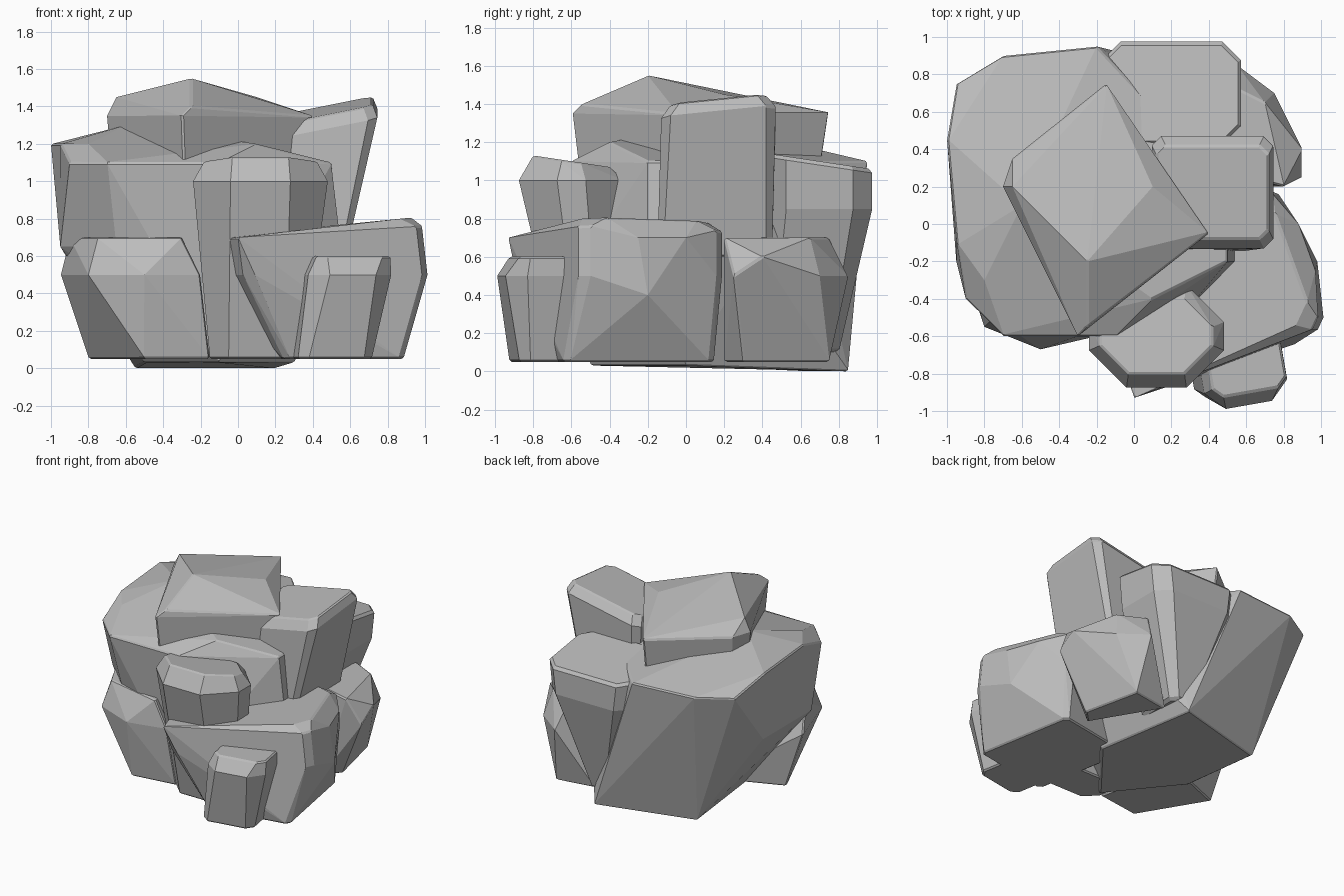
import bpy
import bmesh
from math import radians
from mathutils import Matrix, Vector

# Remove the default object
default_cube = bpy.data.objects.get("Cube")
if default_cube:
    bpy.data.objects.remove(default_cube, do_unlink=True)

# One stone colour
stone = bpy.data.materials.new("grey_stone")
stone.use_nodes = True
stone_colour = (.5, .5, .5, 1)
stone.diffuse_color = stone_colour
stone.node_tree.nodes["Principled BSDF"].inputs["Base Color"].default_value = stone_colour


def layer(at, size, corner=.1, turn=0, lean=(0, 0)):
    """Cross-section of a boulder: a turned rectangle with cut corners, on a leaning plane."""
    half_width, half_depth = size[0] / 2, size[1] / 2
    spin = Matrix.Rotation(radians(turn), 3, "Z")
    corners = []
    for side_x in (-1, 1):
        for side_y in (-1, 1):
            for cut_x, cut_y in ((corner, 0), (0, corner)):
                offset = spin @ Vector((side_x * (half_width - cut_x),
                                        side_y * (half_depth - cut_y), 0))
                offset.z = offset.x * lean[0] + offset.y * lean[1]
                corners.append(Vector(at) + offset)
    return corners


def level(z, *outline):
    """Irregular cross-section at one height."""
    return [Vector((x, y, z)) for x, y in outline]


def add_rock(name, *layers, chamfer=.01):
    """Chisel one faceted boulder: the hull of its layers, with chipped edges."""
    bm = bmesh.new()
    for corners in layers:
        for corner in corners:
            bm.verts.new(corner)
    hull = bmesh.ops.convex_hull(bm, input=bm.verts)
    buried = {item for item in hull["geom_interior"] + hull["geom_unused"]
              if isinstance(item, bmesh.types.BMVert)}
    bmesh.ops.delete(bm, geom=list(buried), context="VERTS")
    bmesh.ops.dissolve_limit(bm, angle_limit=radians(6), verts=bm.verts, edges=bm.edges)
    bmesh.ops.recalc_face_normals(bm, faces=bm.faces)
    mesh = bpy.data.meshes.new(name)
    bm.to_mesh(mesh)
    bm.free()
    mesh.materials.append(stone)
    rock = bpy.data.objects.new(name, mesh)
    bpy.context.collection.objects.link(rock)
    bevel = rock.modifiers.new("chipped_edges", "BEVEL")
    bevel.width = chamfer
    bevel.segments = 1
    bevel.limit_method = "ANGLE"
    bevel.angle_limit = radians(50)


# Large overhanging boulder that carries the rest
add_rock(
    "main_boulder",
    level(0, (-.55, .65), (.2, .85)),
    level(.03, (.3, 0), (-.5, 0), (-.1, -.5)),
    layer(at=(-.2, .1, .65), size=(1.5, 1.2), corner=.3),
    level(1.1, (-.95, .75), (-.7, .9), (-.2, .95), (-.9, -.4), (-.7, -.6), (-.1, -.6),
          (.5, -.2), (.5, .2)),
    level(1.2, (-1, .45), (-.95, -.1), (-.8, -.3), (.1, -.4)),
    level(1.3, (-.6, .1)),
)

# Block at the back
add_rock(
    "back_boulder",
    layer(at=(.2, .6, .1), size=(.2, .4), corner=.05),
    layer(at=(.2, .7, .85), size=(.7, .55)),
    layer(at=(.2, .7, 1.1), size=(.75, .55), lean=(0, -.15)),
    chamfer=.02,
)

# Tilted slab lying on top, with a peaked crown
slab_outline = [(-.15, .75), (.4, -.05), (-.3, -.6), (-.7, .2), (-.65, .35)]
add_rock(
    "top_slab",
    [(x * .97, y * .95, 1.1) for x, y in slab_outline],
    level(1.35, *slab_outline),
    level(1.45, (-.65, .2), (-.2, .3), (.1, .2)),
    level(1.4, (-.25, -.55)),
    level(1.55, (-.25, -.2)),
)

# Tall slanted rock on the right
add_rock(
    "tall_rock",
    layer(at=(.35, .15, .6), size=(.45, .6), corner=.03),
    layer(at=(.42, .17, 1.3), size=(.65, .6), corner=.05, lean=(.2, .1)),
    layer(at=(.42, .17, 1.37), size=(.6, .5), corner=.05, lean=(.2, .1)),
)

# Leaning pillar at the front
add_rock(
    "front_pillar",
    layer(at=(.1, -.5, .05), size=(.5, .3)),
    layer(at=(.12, -.6, 1), size=(.72, .55), corner=.2),
    layer(at=(.12, -.6, 1.1), size=(.6, .4), corner=.15, lean=(0, -.15)),
)

# Broad low rock at the front right
add_rock(
    "right_front_rock",
    layer(at=(.5, -.3, .05), size=(.65, .8), corner=.03, turn=10),
    layer(at=(.4, -.35, .5), size=(1.05, .8), corner=.05, turn=20),
    layer(at=(.37, -.35, .7), size=(1.05, .8), corner=.05, turn=20, lean=(.1, 0)),
    layer(at=(.37, -.35, .75), size=(1, .7), turn=20, lean=(.1, 0)),
    level(.4, (.98, -.2)),
    level(.7, (.97, -.25), (.88, 0), (0, -.93)),
)

# Small rock in front of it
add_rock(
    "small_front_rock",
    layer(at=(.5, -.75, .05), size=(.4, .3), corner=.05, turn=10),
    layer(at=(.58, -.77, .5), size=(.45, .4), turn=10),
    layer(at=(.6, -.75, .6), size=(.4, .3), corner=.05, turn=10),
)

# Low rock at the back right
add_rock(
    "right_back_rock",
    level(.05, (.7, .3), (.6, .75), (.3, .7), (.6, .2)),
    level(.5, (.9, .25), (.75, .7), (.55, .85)),
    level(.6, (.9, .4)),
    level(.7, (.8, .2), (.75, .4), (.7, .65), (.5, .75), (.4, .3)),
)

# Low rock at the front left
add_rock(
    "left_front_rock",
    level(.05, (-.8, -.1), (-.5, -.6), (-.15, -.55), (-.3, .1)),
    level(.5, (-.95, -.1), (-.8, -.55), (-.5, -.67), (-.2, -.6)),
    level(.7, (-.9, -.2), (-.75, -.5), (-.3, -.6), (-.4, -.2)),
)
